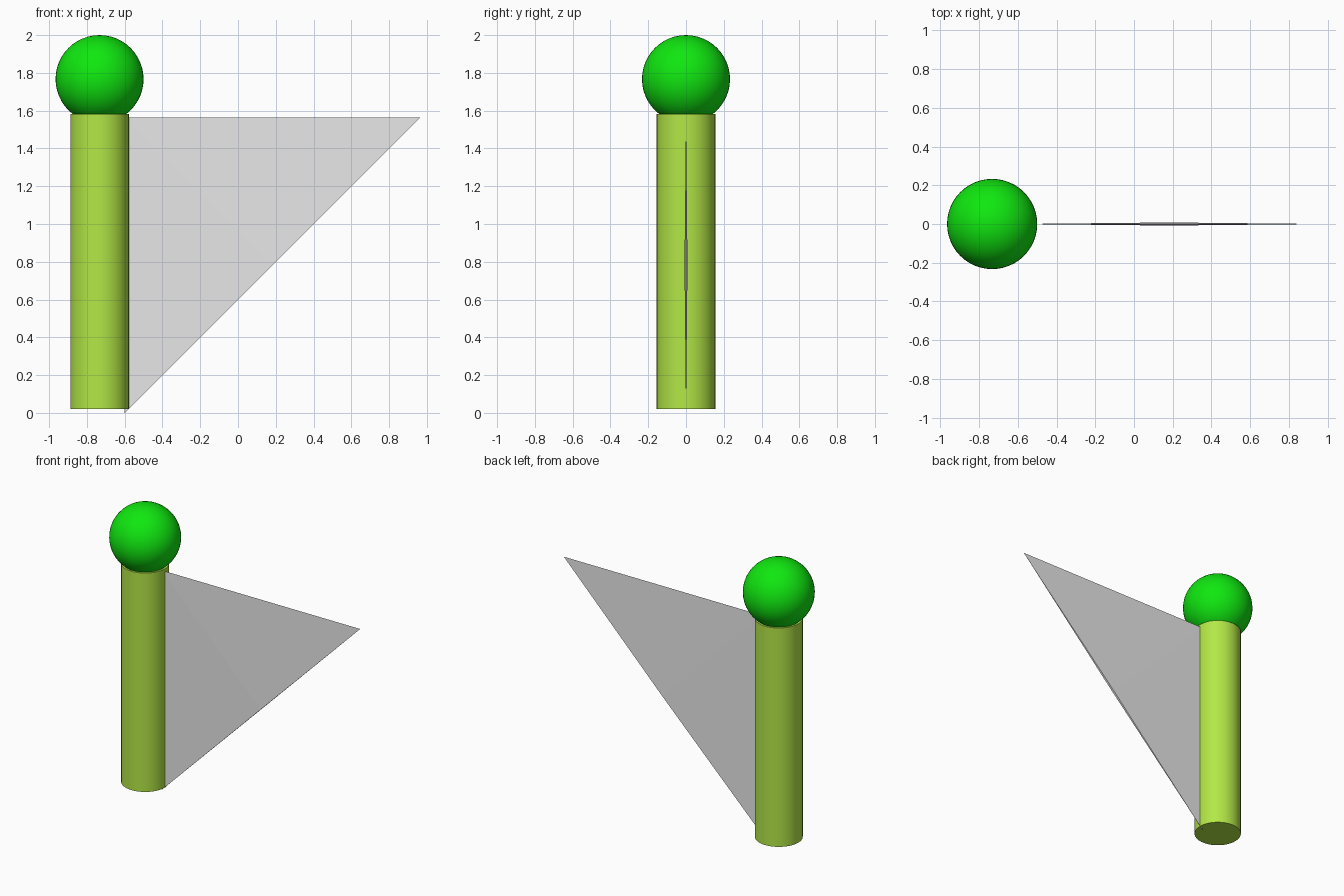
import bpy
import bmesh
import math

cube = bpy.data.objects.get("Cube")
if cube:
    bpy.data.objects.remove(cube, do_unlink=True)


def make_material(name, rgb):
    mat = bpy.data.materials.new(name)
    mat.use_nodes = True
    color = (*rgb, 1.0)
    mat.diffuse_color = color
    for node in mat.node_tree.nodes:
        if node.type == "BSDF_PRINCIPLED":
            node.inputs["Base Color"].default_value = color
    return mat


def finish(obj, name, mat, smooth=True):
    obj.name = name
    obj.data.name = name
    obj.data.materials.append(mat)
    if smooth:
        bpy.ops.object.shade_smooth_by_angle(angle=math.radians(30))


yellow_green = make_material("yellow_green", (0.45, 0.80, 0.062))
bright_green = make_material("bright_green", (0.005, 0.80, 0.005))
light_grey = make_material("light_grey", (0.80, 0.80, 0.80))

POLE_X = -0.733

# Upright pole
bottom, top = 0.02, 1.582
bpy.ops.mesh.primitive_cylinder_add(
    vertices=48, radius=0.155, depth=top - bottom,
    location=(POLE_X, 0, (bottom + top) / 2))
finish(bpy.context.object, "pole", yellow_green)

# Ball resting on the pole
bpy.ops.mesh.primitive_uv_sphere_add(
    segments=48, ring_count=24, radius=0.233, location=(POLE_X, 0, 1.767))
finish(bpy.context.object, "ball", bright_green)

# Triangular sail: a very flat pyramid, its rhombus base along the sloping edge
inner, outer, height, half_thick = -0.6, 0.965, 1.565, 0.008
mid_x, mid_z = (inner + outer) / 2, height / 2
bm = bmesh.new()
corner = bm.verts.new((inner, 0, height))
rim = [bm.verts.new(p) for p in (
    (inner, 0, 0), (mid_x, -half_thick, mid_z),
    (outer, 0, height), (mid_x, half_thick, mid_z))]
bm.faces.new(rim)
for i, vert in enumerate(rim):
    bm.faces.new((vert, corner, rim[(i + 1) % len(rim)]))
bmesh.ops.recalc_face_normals(bm, faces=bm.faces)
mesh = bpy.data.meshes.new("sail")
bm.to_mesh(mesh)
bm.free()
sail = bpy.data.objects.new("sail", mesh)
bpy.context.collection.objects.link(sail)
finish(sail, "sail", light_grey, smooth=False)
